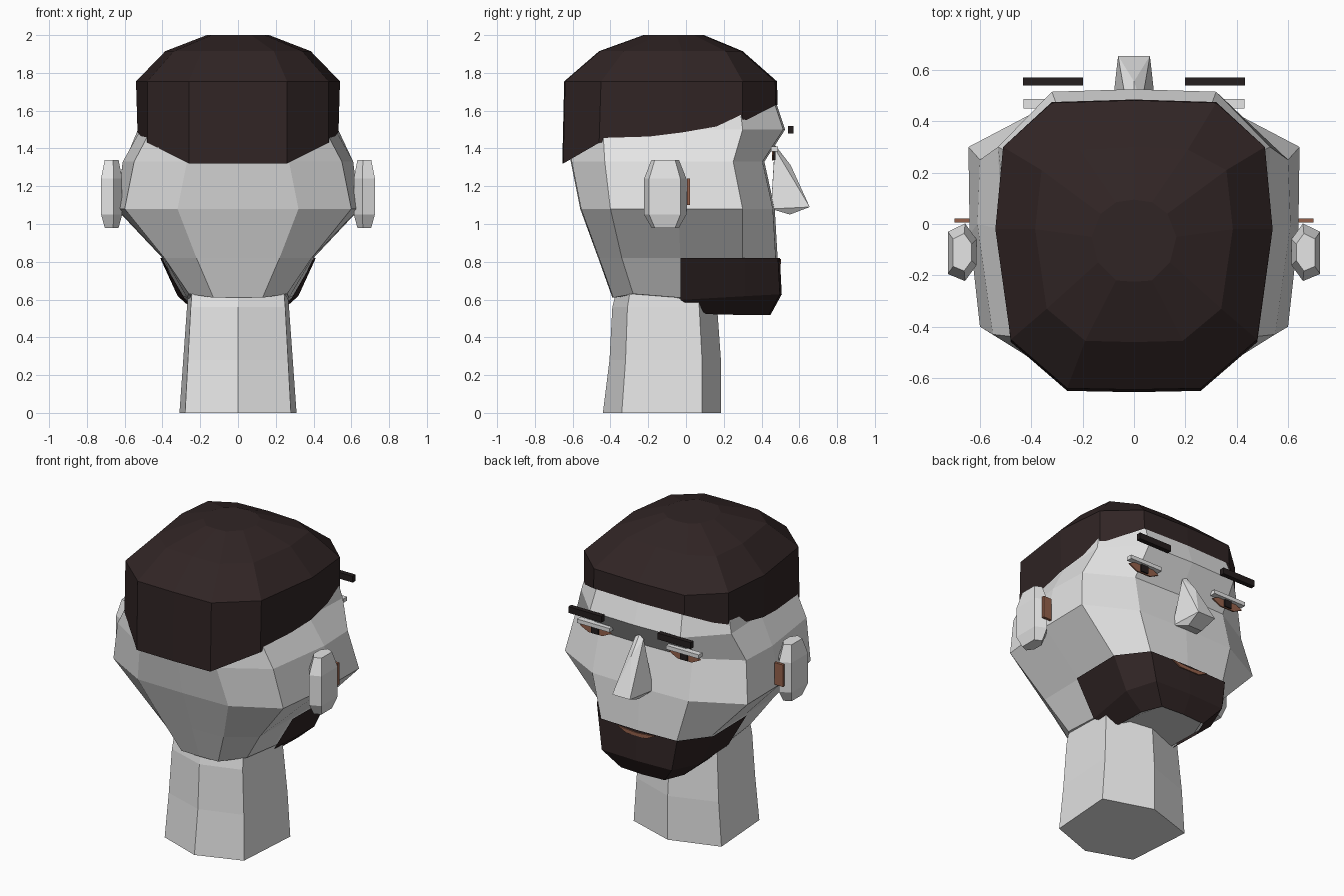
import bpy, bmesh
from mathutils import Vector

if "Cube" in bpy.data.objects:
    bpy.data.objects.remove(bpy.data.objects["Cube"])


def material(name, rgb):
    m = bpy.data.materials.new(name)
    m.diffuse_color = (*rgb, 1)
    m.use_nodes = True
    m.node_tree.nodes["Principled BSDF"].inputs["Base Color"].default_value = m.diffuse_color
    return m


SKIN = material("pale_skin", (0.78, 0.78, 0.78))
HAIR = material("dark_hair", (0.030, 0.018, 0.018))
BROW = material("brow_black", (0.018, 0.013, 0.013))
BROWN = material("warm_brown", (0.30, 0.12, 0.07))


def finish(name, bm, mat):
    bmesh.ops.recalc_face_normals(bm, faces=bm.faces)
    me = bpy.data.meshes.new(name)
    bm.to_mesh(me)
    bm.free()
    ob = bpy.data.objects.new(name, me)
    me.materials.append(mat)
    bpy.context.collection.objects.link(ob)
    return ob


def full_ring(half, z):
    """Half ring (back to front, +x side) -> closed ring with centre points; z is a number or a list."""
    zs = z if isinstance(z, (list, tuple)) else [z] * len(half)
    right = [(x, y, h) for (x, y), h in zip(half, zs)]
    left = [(-x, y, h) for x, y, h in reversed(right)]
    back, front = right[0], right[-1]
    return [(0, back[1] - .005, back[2])] + right + [(0, front[1] + .01, front[2])] + left


def loft(name, rings, mat, closed=True, caps=(True, True)):
    bm = bmesh.new()
    rows = [[bm.verts.new(p) for p in r] for r in rings]
    n = len(rows[0])
    for a, b in zip(rows, rows[1:]):
        for i in range(n if closed else n - 1):
            j = (i + 1) % n
            bm.faces.new((a[i], a[j], b[j], b[i]))
    if caps[0]:
        bm.faces.new(rows[0])
    if caps[1]:
        bm.faces.new(rows[-1])
    return finish(name, bm, mat)


def box(name, x0, x1, y0, y1, z0, z1, mat):
    bm = bmesh.new()
    bmesh.ops.create_cube(bm, size=1)
    for v in bm.verts:
        v.co = Vector(((x0 + x1) / 2 + v.co.x * (x1 - x0), (y0 + y1) / 2 + v.co.y * (y1 - y0),
                       (z0 + z1) / 2 + v.co.z * (z1 - z0)))
    return finish(name, bm, mat)


def plate(name, pts, y, t, mat):
    """Thin plate in the xz plane."""
    return loft(name, [[(x, y, z) for x, z in pts], [(x, y + t, z) for x, z in pts]], mat)


# Head: stacked rings, chin to crown (the face looks toward +y)
CHIN = ([(.10, -.30), (.20, -.20), (.20, .11), (.20, .30), (.15, .425)], [.62, .62, .535, .53, .53])
JAW = ([(.13, -.385), (.26, -.28), (.27, -.03), (.31, .30), (.24, .485)], [.61, .63, .61, .63, .64])
MOUTH = ([(.22, -.46), (.39, -.34), (.395, -.03), (.40, .30), (.27, .475)], .82)
head = [
    CHIN, JAW, MOUTH,
    ([(.32, -.555), (.60, -.40), (.64, -.04), (.645, .30), (.34, .46)], 1.08),
    ([(.27, -.605), (.55, -.43), (.61, 0), (.60, .25), (.33, .405)], 1.33),
    ([(.25, -.62), (.46, -.44), (.515, -.02), (.53, .30), (.32, .515)], 1.50),
    ([(.23, -.59), (.44, -.41), (.49, -.02), (.47, .27), (.29, .435)], 1.74),
    ([(.17, -.40), (.30, -.28), (.34, -.02), (.31, .18), (.19, .25)], 1.88),
]
loft("head", [full_ring(*r) for r in head], SKIN)

# Beard: shell just outside the front of the jaw rings
beard_rows = []
for half, z in (CHIN, JAW, MOUTH):
    row = full_ring(half, z)[3:10]
    beard_rows.append([(x * 1.03, y + (.012 if y > .2 else 0), h - (.012 if h < .7 else 0)) for x, y, h in row])
beard = loft("beard", beard_rows, HAIR, closed=False, caps=(False, False))

# Hair cap with a stepped lower edge
hair = [
    ([(.26, -.65), (.48, -.46), (.532, -.02), (.51, .30), (.32, .475)], [1.32, 1.43, 1.485, 1.54, 1.63]),
    ([(.26, -.64), (.48, -.45), (.54, -.02), (.51, .30), (.32, .472)], 1.755),
    ([(.19, -.455), (.34, -.33), (.385, -.02), (.36, .21), (.21, .29)], 1.915),
    ([(.07, -.22), (.14, -.15), (.165, -.05), (.13, .04), (.07, .085)], 2.0),
]
loft("hair", [full_ring(*r) for r in hair], HAIR, caps=(False, True))

# Neck: six-sided column
loft("neck", [[(0, b, z), (w, c, z), (w2, d, z), (0, e, z), (-w2, d, z), (-w, c, z)]
              for z, b, w, c, w2, d, e in ((0, -.44, .28, -.34, .31, .085, .185),
                                           (.28, -.405, .265, -.32, .29, .085, .185),
                                           (.56, -.39, .25, -.31, .27, .07, .165),
                                           (.68, -.36, .24, -.29, .26, .06, .15))], SKIN)

# Nose: tapered wedge
bm = bmesh.new()
for p in ((0, .47, 1.42), (0, .555, 1.31)):
    bm.verts.new(p)
for s in (-1, 1):
    for x, y, z in ((.03, .47, 1.40), (.062, .655, 1.09), (.05, .55, 1.05), (.085, .45, 1.08)):
        bm.verts.new((s * x, y, z))
bmesh.ops.convex_hull(bm, input=bm.verts)
finish("nose", bm, SKIN)

# Mouth
plate("mouth", [(-.13, .815), (0, .805), (.13, .815), (.07, .785), (-.07, .785)], .495, .009, BROWN)

# Paired parts: ears, eyes, lids, brows
for s, side in ((-1, "left"), (1, "right")):
    rings = []
    for z, k in ((.98, .65), (1.05, 1), (1.24, 1), (1.34, .65)):
        rings.append([(s * (.668 + k * dx), -.11 + k * dy, z) for dx, dy in
                      ((.057, -.085), (.057, .08), (-.01, .112), (-.055, .05), (-.055, -.05), (-.01, -.112))])
    loft(f"ear_{side}", rings, SKIN)
    box(f"ear_inner_{side}", *sorted((s * .64, s * .70)), .005, .022, 1.10, 1.24, BROWN)
    c = s * .315
    plate(f"eye_{side}", [(c - .11, 1.365), (c - .06, 1.39), (c + .06, 1.39), (c + .11, 1.365),
                          (c + .05, 1.335), (c - .05, 1.335)], .455, .009, BROWN)
    box(f"pupil_{side}", c - .025, c + .025, .462, .474, 1.34, 1.385, BROW)
    box(f"eyelid_{side}", c - .115, c + .115, .45, .487, 1.385, 1.41, SKIN)
    box(f"eyebrow_{side}", c - .117, c + .117, .54, .57, 1.48, 1.52, BROW)
